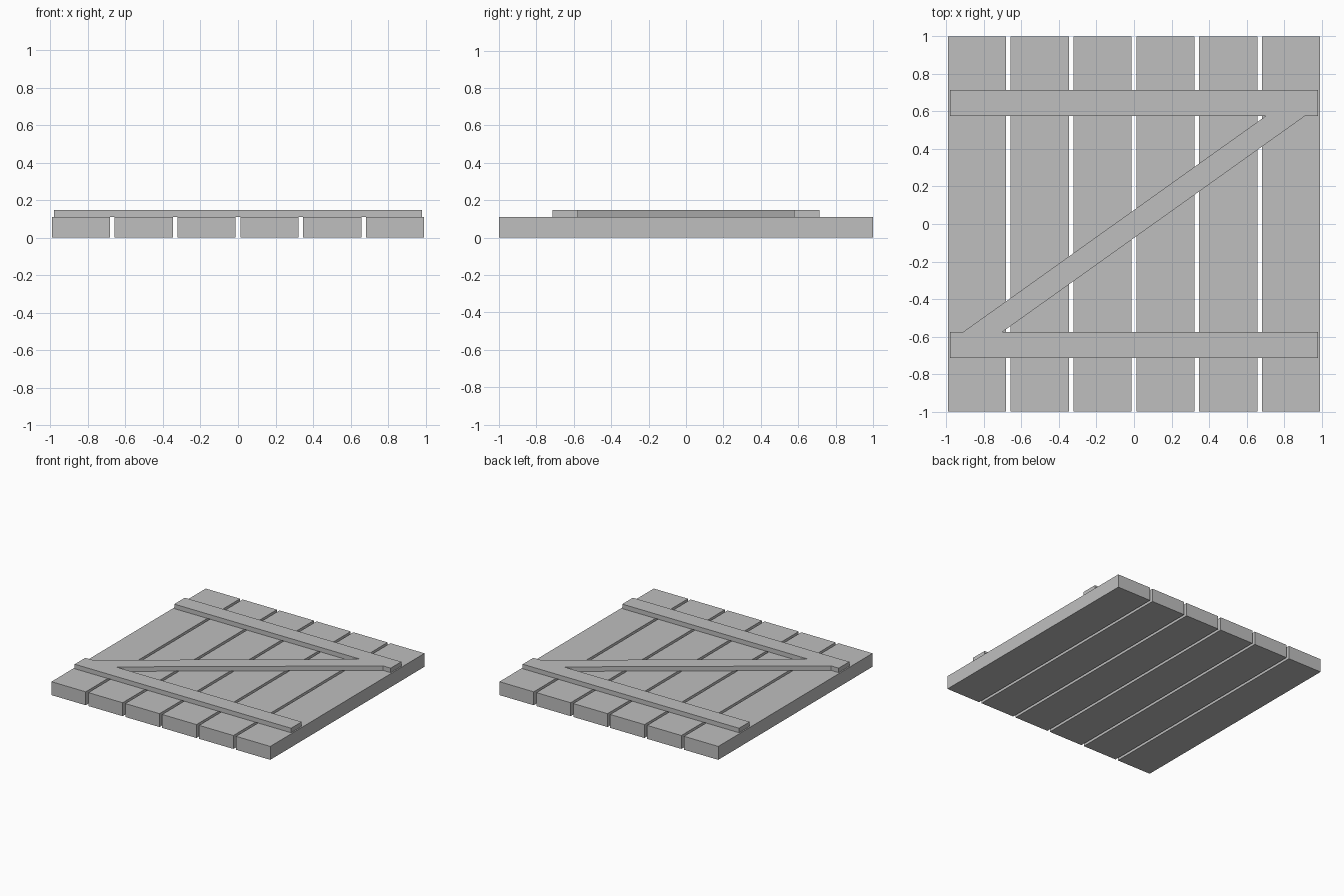
import bpy
import bmesh

cube = bpy.data.objects.get("Cube")
if cube:
    bpy.data.objects.remove(cube, do_unlink=True)

# One plain grey for every board
GREY = (0.52, 0.52, 0.52, 1.0)
grey = bpy.data.materials.new("plain_grey")
grey.use_nodes = True
grey.diffuse_color = GREY
grey.node_tree.nodes["Principled BSDF"].inputs["Base Color"].default_value = GREY


def board(name, outline, bottom, top):
    """Extrude a flat outline upwards into a board."""
    bm = bmesh.new()
    face = bm.faces.new([bm.verts.new((x, y, bottom)) for x, y in outline])
    out = bmesh.ops.extrude_face_region(bm, geom=[face])
    moved = [v for v in out["geom"] if isinstance(v, bmesh.types.BMVert)]
    bmesh.ops.translate(bm, verts=moved, vec=(0, 0, top - bottom))
    bmesh.ops.recalc_face_normals(bm, faces=bm.faces)
    mesh = bpy.data.meshes.new(name)
    bm.to_mesh(mesh)
    bm.free()
    mesh.materials.append(grey)
    obj = bpy.data.objects.new(name, mesh)
    bpy.context.collection.objects.link(obj)
    return obj


def rectangle(x0, x1, y0, y1):
    return [(x0, y0), (x1, y0), (x1, y1), (x0, y1)]


PLANK_TOP, BRACE_TOP = 0.11, 0.147
PLANK_WIDTH, PITCH, COUNT = 0.311, 0.335, 6
INNER, OUTER = 0.577, 0.714

# Row of long planks with narrow gaps
for i in range(COUNT):
    centre = (i - (COUNT - 1) / 2) * PITCH
    half = PLANK_WIDTH / 2
    board(f"plank_{i + 1}", rectangle(centre - half, centre + half, -1, 1), 0, PLANK_TOP)

# Cross battens over the planks
board("front_batten", rectangle(-0.982, 0.982, -OUTER, -INNER), PLANK_TOP, BRACE_TOP)
board("back_batten", rectangle(-0.982, 0.982, INNER, OUTER), PLANK_TOP, BRACE_TOP)

# Diagonal brace, mitred against both battens
brace = [(-0.913, -INNER), (-0.704, -INNER), (0.913, INNER), (0.704, INNER)]
board("diagonal_brace", brace, PLANK_TOP, BRACE_TOP)
